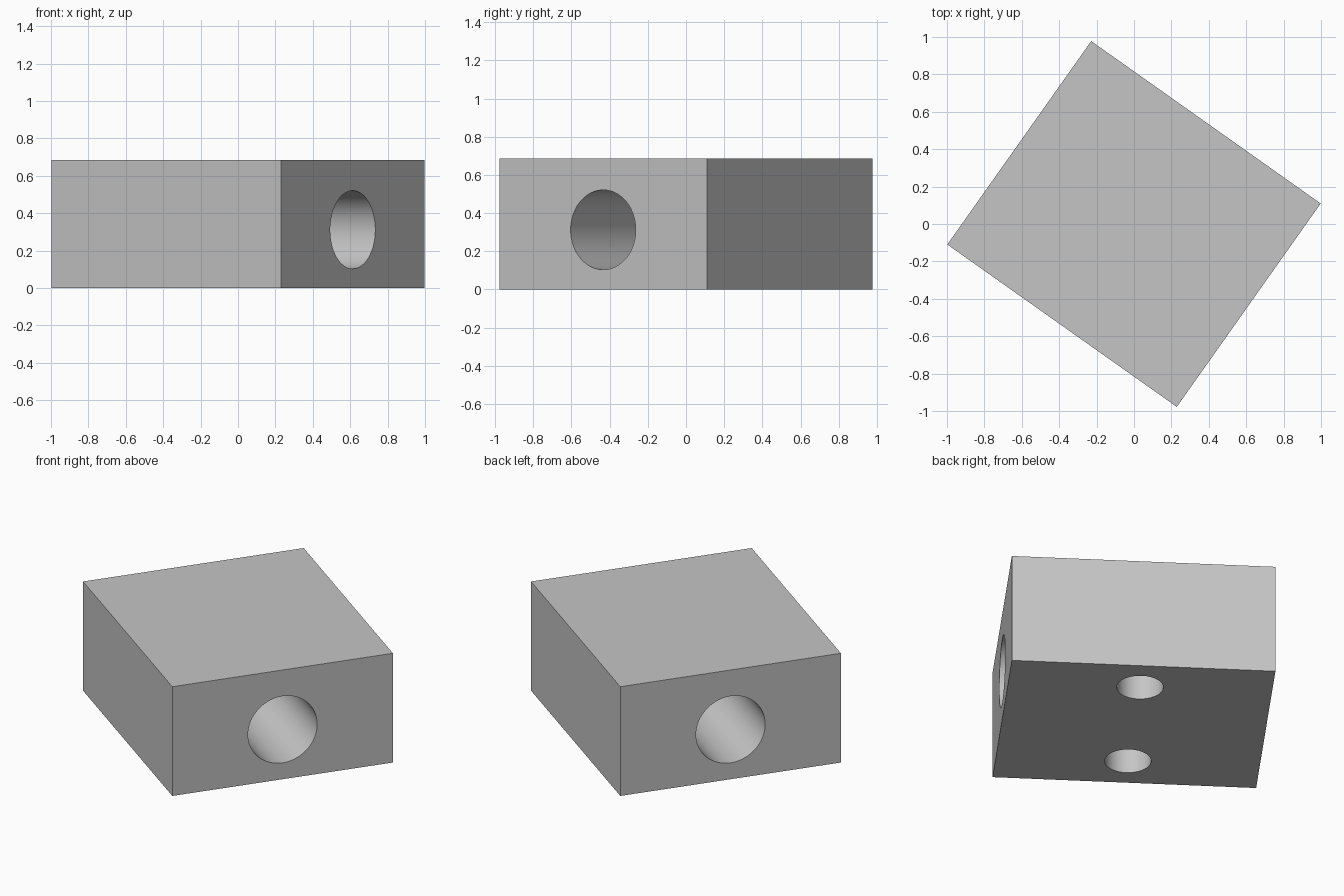
import bpy
from math import radians
from mathutils import Matrix

if "Cube" in bpy.data.objects:
    bpy.data.objects.remove(bpy.data.objects["Cube"], do_unlink=True)

LENGTH, WIDTH, HEIGHT = 1.503, 1.332, 0.685
TURN = Matrix.Rotation(radians(-35.28), 4, "Z")

grey = bpy.data.materials.new("plain grey")
grey.use_nodes = True
colour = (0.56, 0.56, 0.56, 1)
grey.diffuse_color = colour
grey.node_tree.nodes["Principled BSDF"].inputs["Base Color"].default_value = colour

# Block, turned about the vertical axis
bpy.ops.mesh.primitive_cube_add(size=1)
block = bpy.context.object
block.name = "drilled_block"
block.data.transform(TURN @ Matrix.Translation((0, 0, HEIGHT / 2))
                     @ Matrix.Diagonal((LENGTH, WIDTH, HEIGHT, 1)))
block.data.materials.append(grey)


def drill(name, radius, depth, placement):
    """Cut a round hole through the block."""
    bpy.ops.mesh.primitive_cylinder_add(vertices=64, radius=radius, depth=depth)
    cutter = bpy.context.object
    cutter.name = name
    cutter.data.transform(TURN @ placement)
    cutter.data.materials.append(grey)
    cutter.hide_render = True
    cut = block.modifiers.new(name, "BOOLEAN")
    cut.operation = "DIFFERENCE"
    cut.solver = "EXACT"
    cut.object = cutter
    bpy.context.view_layer.objects.active = block
    bpy.ops.object.modifier_apply(modifier=name)
    bpy.data.objects.remove(cutter, do_unlink=True)


# Wide bore running the full length
drill("main_bore", 0.209, LENGTH + 0.2,
      Matrix.Translation((0, 0, 0.312)) @ Matrix.Rotation(radians(90), 4, "Y"))

# Blind mounting holes in the underside
for side in (-1, 1):
    drill("mounting_hole", 0.132, 0.9, Matrix.Translation((0, side * 0.42, 0)))

bpy.ops.object.select_all(action="DESELECT")
block.select_set(True)
bpy.context.view_layer.objects.active = block
bpy.ops.object.shade_smooth_by_angle(angle=radians(30))
